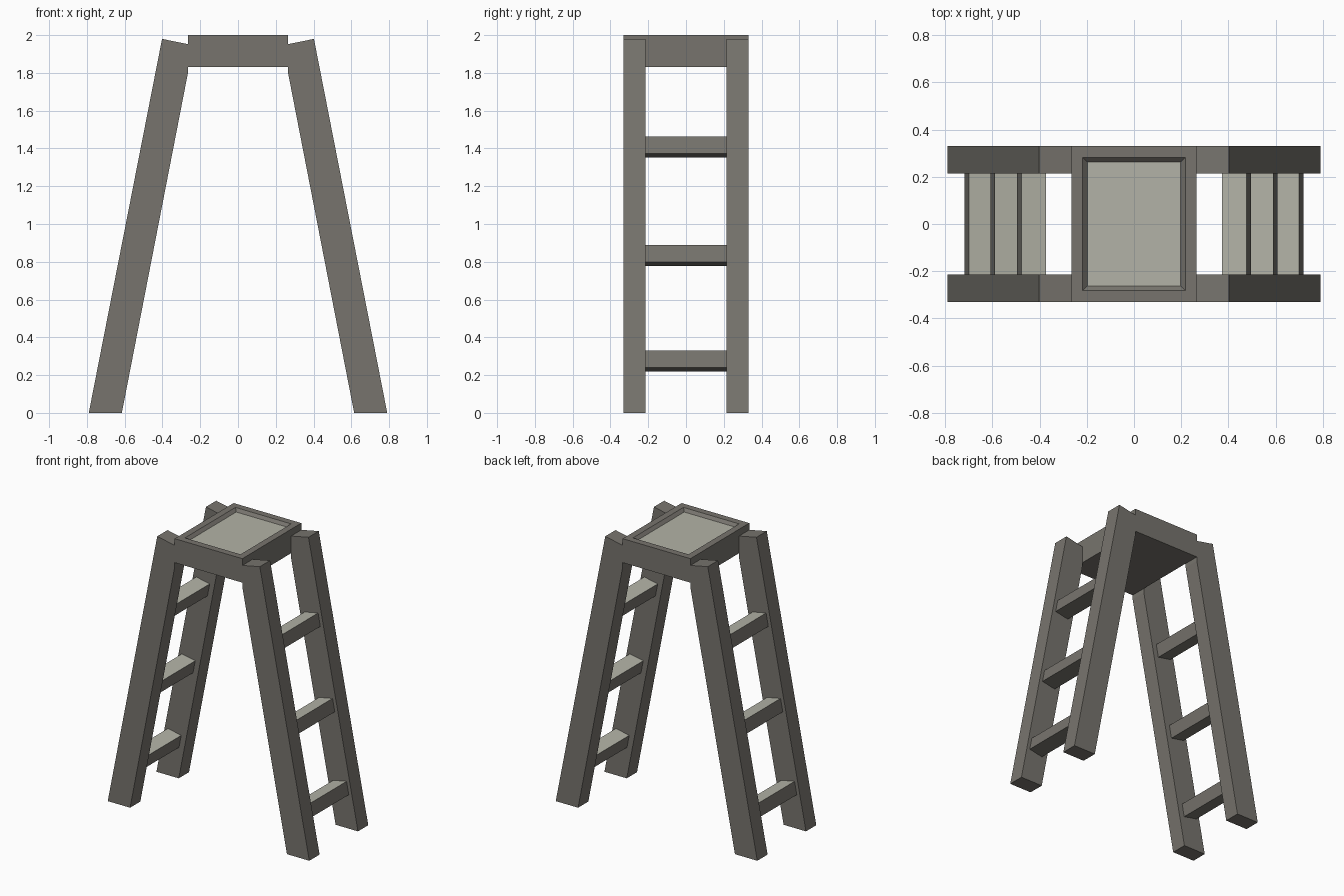
import bpy, bmesh, math
from mathutils import Matrix

cube = bpy.data.objects.get("Cube")
if cube:
    bpy.data.objects.remove(cube, do_unlink=True)


def material(name, rgb):
    m = bpy.data.materials.new(name)
    m.use_nodes = True
    m.diffuse_color = (*rgb, 1)
    m.node_tree.nodes["Principled BSDF"].inputs["Base Color"].default_value = (*rgb, 1)
    return m


FRAME = material("dark_grey_frame", (0.185, 0.175, 0.155))
TREAD = material("light_grey_tread", (0.45, 0.45, 0.385))


def finish(name, bm):
    bmesh.ops.recalc_face_normals(bm, faces=bm.faces)
    mesh = bpy.data.meshes.new(name)
    bm.to_mesh(mesh)
    bm.free()
    mesh.materials.append(FRAME)
    mesh.materials.append(TREAD)
    ob = bpy.data.objects.new(name, mesh)
    bpy.context.collection.objects.link(ob)
    return ob


def box(size):
    bm = bmesh.new()
    bmesh.ops.create_cube(bm, size=1, matrix=Matrix.Diagonal((*size, 1)))
    return bm


def top_face(bm):
    return max(bm.faces, key=lambda f: f.calc_center_median().z)


DEPTH, LEG_IN = 0.33, 0.215
LEAN = math.atan(0.197)

# Leaning legs, extruded from a side profile that meets the platform
PROFILE = [(0.79, 0), (0.615, 0), (0.265, 1.8), (0.265, 1.952), (0.402, 1.98)]
for side, sx in (("left", 1), ("right", -1)):
    for end, sy in (("front", -1), ("back", 1)):
        bm = bmesh.new()
        face = bm.faces.new([bm.verts.new((sx * x, sy * LEG_IN, z)) for x, z in PROFILE])
        new = bmesh.ops.extrude_face_region(bm, geom=[face])["geom"]
        bmesh.ops.translate(bm, vec=(0, sy * (DEPTH - LEG_IN), 0),
                            verts=[v for v in new if isinstance(v, bmesh.types.BMVert)])
        finish(f"{end}_{side}_leg", bm)

    # Rungs tilted with the legs, with a light tread on top
    for name, z in (("lower", 0.275), ("middle", 0.833), ("upper", 1.408)):
        bm = box((0.107, 2 * LEG_IN, 0.092))
        top_face(bm).material_index = 1
        ob = finish(f"{name}_{side}_rung", bm)
        ob.location = (sx * (0.711 - 0.197 * z), 0, z)
        ob.rotation_euler.y = -sx * LEAN

# Platform with a shallow sloped recess and light floor
bm = box((0.53, 2 * DEPTH, 0.17))
floor = top_face(bm)
for inset, drop in ((0.047, 0), (0.02, 0.02)):
    bmesh.ops.inset_region(bm, faces=[floor], thickness=inset, use_even_offset=True)
    bmesh.ops.translate(bm, vec=(0, 0, -drop), verts=floor.verts)
floor.material_index = 1
platform = finish("top_platform", bm)
platform.location.z = 1.915
